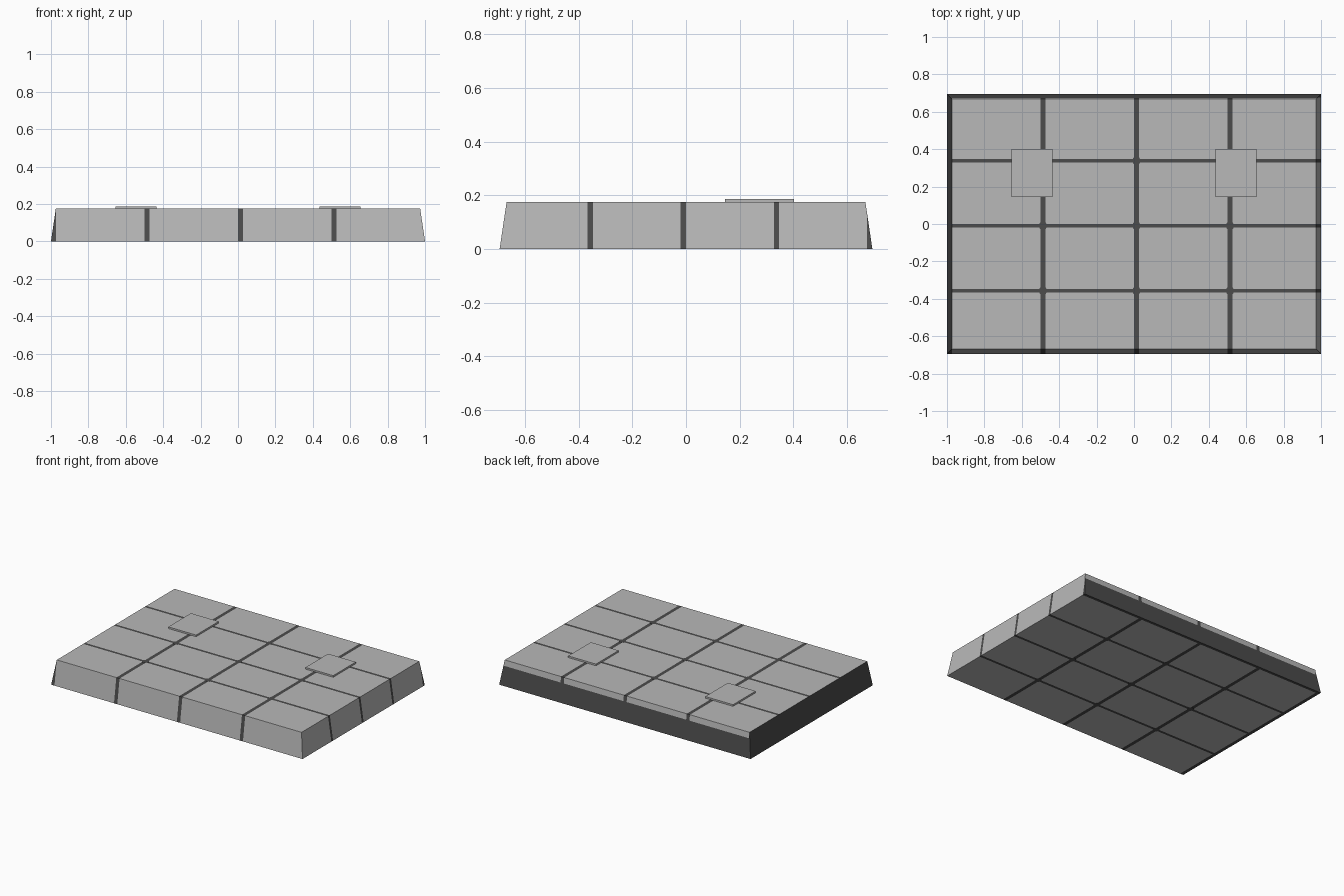
import bpy, bmesh
from mathutils import Vector

if "Cube" in bpy.data.objects:
    bpy.data.objects.remove(bpy.data.objects["Cube"])

HX, HY, H = 1.0, 0.695, 0.175      # half sizes and height of the slab
INSET = 0.026                      # taper of the side walls
GX, GY = 0.026, 0.020              # joint widths along x and y


def material(name, v):
    m = bpy.data.materials.new(name)
    m.diffuse_color = (v, v, v, 1)
    m.use_nodes = True
    m.node_tree.nodes["Principled BSDF"].inputs["Base Color"].default_value = m.diffuse_color
    return m


light = material("light grey", 0.48)
dark = material("dark grey", 0.072)


def finish(name, bm, mats):
    bmesh.ops.recalc_face_normals(bm, faces=bm.faces)
    me = bpy.data.meshes.new(name)
    bm.to_mesh(me)
    bm.free()
    for m in mats:
        me.materials.append(m)
    ob = bpy.data.objects.new(name, me)
    bpy.context.collection.objects.link(ob)
    return ob


def box(lo, hi):
    bm = bmesh.new()
    bmesh.ops.create_cube(bm, size=1)
    for v in bm.verts:
        v.co = Vector([(a + b) / 2 + c * (b - a) for a, b, c in zip(lo, hi, v.co)])
    return bm


# joints lie on the -x and +y edge of every tile
x_bands = [(-HX + 0.5 * i, -HX + 0.5 * i + GX) for i in range(4)]
y_bands = [(-HY + HY / 2 * k - GY, -HY + HY / 2 * k) for k in range(1, 5)]

# tapered slab, cut along the joints
bm = box((-HX, -HY, 0), (HX, HY, H))
for v in bm.verts:
    if v.co.z > H / 2:
        v.co.x -= INSET if v.co.x > 0 else -INSET
        v.co.y -= INSET if v.co.y > 0 else -INSET
for axis, bands in ((0, x_bands), (1, y_bands)):
    for p in (p for band in bands for p in band):
        co, no = Vector((0, 0, 0)), Vector((0, 0, 0))
        co[axis], no[axis] = p, 1
        bmesh.ops.bisect_plane(bm, geom=bm.verts[:] + bm.edges[:] + bm.faces[:],
                               plane_co=co, plane_no=no, dist=1e-5)
for f in bm.faces:
    c = f.calc_center_median()
    in_joint = any(a < c.x < b for a, b in x_bands) or any(a < c.y < b for a, b in y_bands)
    f.material_index = int(in_joint)
finish("tiled_slab", bm, [light, dark])

# rounded joint crossings, just proud of the top and bottom
for xa, xb in x_bands[1:]:
    for ya, yb in y_bands[:3]:
        bm = bmesh.new()
        bmesh.ops.create_cone(bm, cap_ends=True, segments=8, radius1=0.023,
                              radius2=0.023, depth=H + 0.001)
        bmesh.ops.translate(bm, verts=bm.verts, vec=((xa + xb) / 2, (ya + yb) / 2, H / 2))
        finish("joint_crossing", bm, [dark])

# two thin raised plates
for side in (-1, 1):
    a, b = sorted((side * 0.435, side * 0.656))
    finish("raised_plate", box((a, 0.145, H), (b, 0.402, H + 0.012)), [light])
